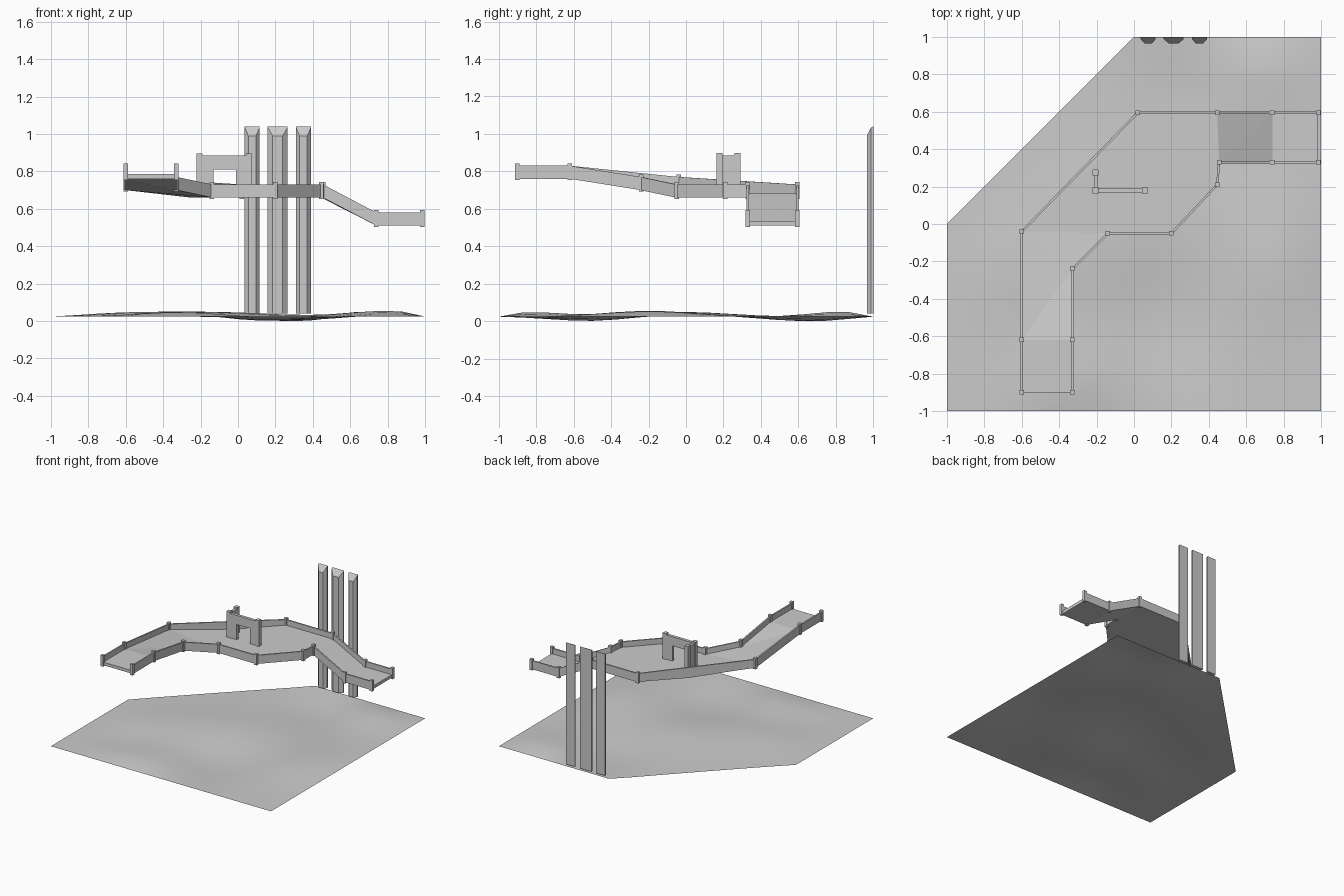
import bpy, bmesh, math
from mathutils import Vector

cube = bpy.data.objects.get("Cube")
if cube:
    bpy.data.objects.remove(cube, do_unlink=True)

grey = bpy.data.materials.new("plain grey")
grey.use_nodes = True
grey.diffuse_color = (0.6, 0.6, 0.6, 1)
grey.node_tree.nodes["Principled BSDF"].inputs["Base Color"].default_value = grey.diffuse_color


def finish(name, bm):
    bmesh.ops.recalc_face_normals(bm, faces=bm.faces)
    mesh = bpy.data.meshes.new(name)
    bm.to_mesh(mesh)
    bm.free()
    mesh.materials.append(grey)
    obj = bpy.data.objects.new(name, mesh)
    bpy.context.collection.objects.link(obj)
    return obj


def prism(bm, base, tops):
    """Close a solid between a base loop and the heights above it."""
    low = [bm.verts.new(p) for p in base]
    high = [bm.verts.new((p[0], p[1], z)) for p, z in zip(base, tops)]
    bm.faces.new(low[::-1])
    bm.faces.new(high)
    for i in range(len(base)):
        j = (i + 1) % len(base)
        bm.faces.new((low[i], low[j], high[j], high[i]))


def slab(bm, base, height):
    prism(bm, base, [p[2] + height for p in base])


def box(bm, x0, x1, y0, y1, z0, z1):
    slab(bm, [(x0, y0, z0), (x1, y0, z0), (x1, y1, z0), (x0, y1, z0)], z1 - z0)


def post(bm, x, y, z, half, height):
    box(bm, x - half, x + half, y - half, y + half, z, z + height)


# Heights of the deck levels
HIGH, BEND, MID, LOW = 0.76, 0.70, 0.66, 0.51

# Deck slabs
decks = {
    "upper_deck": [(-.6, -.9, HIGH), (-.33, -.9, HIGH), (-.33, -.62, HIGH), (-.6, -.62, HIGH)],
    "upper_ramp": [(-.6, -.62, HIGH), (-.33, -.62, HIGH), (-.33, -.24, BEND), (-.6, -.04, BEND)],
    "turning_ramp": [(-.6, -.04, BEND), (-.33, -.24, BEND), (-.14, -.05, MID), (-.25, .32, MID)],
    "main_deck": [(-.14, -.05, MID), (.2, -.05, MID), (.445, .21, MID), (.455, .33, MID),
                  (.445, .595, MID), (.02, .595, MID), (-.25, .32, MID)],
    "lower_ramp": [(.455, .33, MID), (.74, .33, LOW), (.74, .595, LOW), (.445, .595, MID)],
    "lower_deck": [(.74, .33, LOW), (.985, .33, LOW), (.985, .595, LOW), (.74, .595, LOW)],
}
for name, outline in decks.items():
    bm = bmesh.new()
    slab(bm, outline, 0.025)
    bmesh.ops.triangulate(bm, faces=[f for f in bm.faces if len(f.verts) == 4])
    finish(name, bm)

# Railings with a post at every bend
paths = {
    "outer": [(-.6, -.9, HIGH), (-.6, -.62, HIGH), (-.6, -.04, BEND), (.02, .595, MID),
              (.445, .595, MID), (.74, .595, LOW), (.985, .595, LOW)],
    "inner": [(-.33, -.9, HIGH), (-.33, -.62, HIGH), (-.33, -.24, BEND), (-.14, -.05, MID),
              (.2, -.05, MID), (.445, .21, MID), (.455, .33, MID), (.74, .33, LOW), (.985, .33, LOW)],
}
for side, path in paths.items():
    bm = bmesh.new()
    for a, b in zip(path, path[1:]):
        a, b = Vector(a), Vector(b)
        n = Vector((a.y - b.y, b.x - a.x, 0)).normalized() * 0.006
        slab(bm, [a - n, b - n, b + n, a + n], 0.07)
    finish(side + "_railing", bm)
    bm = bmesh.new()
    for x, y, z in path:
        post(bm, x, y, z - 0.007, 0.012, 0.09)
    finish(side + "_posts", bm)

# Corner wall with a doorway
bm = bmesh.new()
box(bm, -.215, -.13, .168, .192, .675, .885)
box(bm, -.01, .06, .168, .192, .675, .885)
box(bm, -.13, -.01, .168, .192, .81, .885)
box(bm, -.215, -.192, .192, .275, .675, .885)
finish("doorway_wall", bm)
bm = bmesh.new()
for x, y in ((-.205, .275), (-.205, .18), (.058, .18)):
    post(bm, x, y, .672, .016, .225)
finish("wall_posts", bm)

# Tall half-octagon columns with slanted tops
for name, x, half in (("left", .35, .04), ("middle", .212, .053), ("right", .076, .04)):
    bm = bmesh.new()
    inner = half * 0.5
    base = [(x - half, 1, .04), (x - half, .988, .04), (x - inner, .966, .04),
            (x + inner, .966, .04), (x + half, .988, .04), (x + half, 1, .04)]
    prism(bm, base, [1.04, 1.035, .99, .99, 1.035, 1.04])
    finish(name + "_column", bm)

# Rolling ground with one corner cut off
bumps = [(-.33, -.82, .035, .25), (.65, .85, .04, .2), (.85, -.2, .035, .25), (-.1, -.1, .03, .3),
         (.1, -.48, -.035, .25), (.35, .68, -.032, .22), (-.6, -.3, .02, .22), (-.55, -.6, -.02, .2)]


def ground_height(x, y):
    fade = (1 - x ** 12) * (1 - y ** 12)
    return .037 + fade * sum(h * math.exp(-((x - u) ** 2 + (y - v) ** 2) / (2 * s * s))
                             for u, v, h, s in bumps)


bm = bmesh.new()
bmesh.ops.create_grid(bm, x_segments=16, y_segments=16, size=1)
bmesh.ops.bisect_plane(bm, geom=bm.verts[:] + bm.edges[:] + bm.faces[:], dist=1e-4,
                       plane_co=(-1, 0, 0), plane_no=(-1, 1, 0), clear_outer=True)
for v in bm.verts:
    v.co.z = ground_height(v.co.x, v.co.y)
lowest = min(v.co.z for v in bm.verts)
for v in bm.verts:
    v.co.z -= lowest
for f in bm.faces:
    f.smooth = True
ground = finish("ground", bm)
if sum(p.normal.z for p in ground.data.polygons) < 0:
    ground.data.flip_normals()
